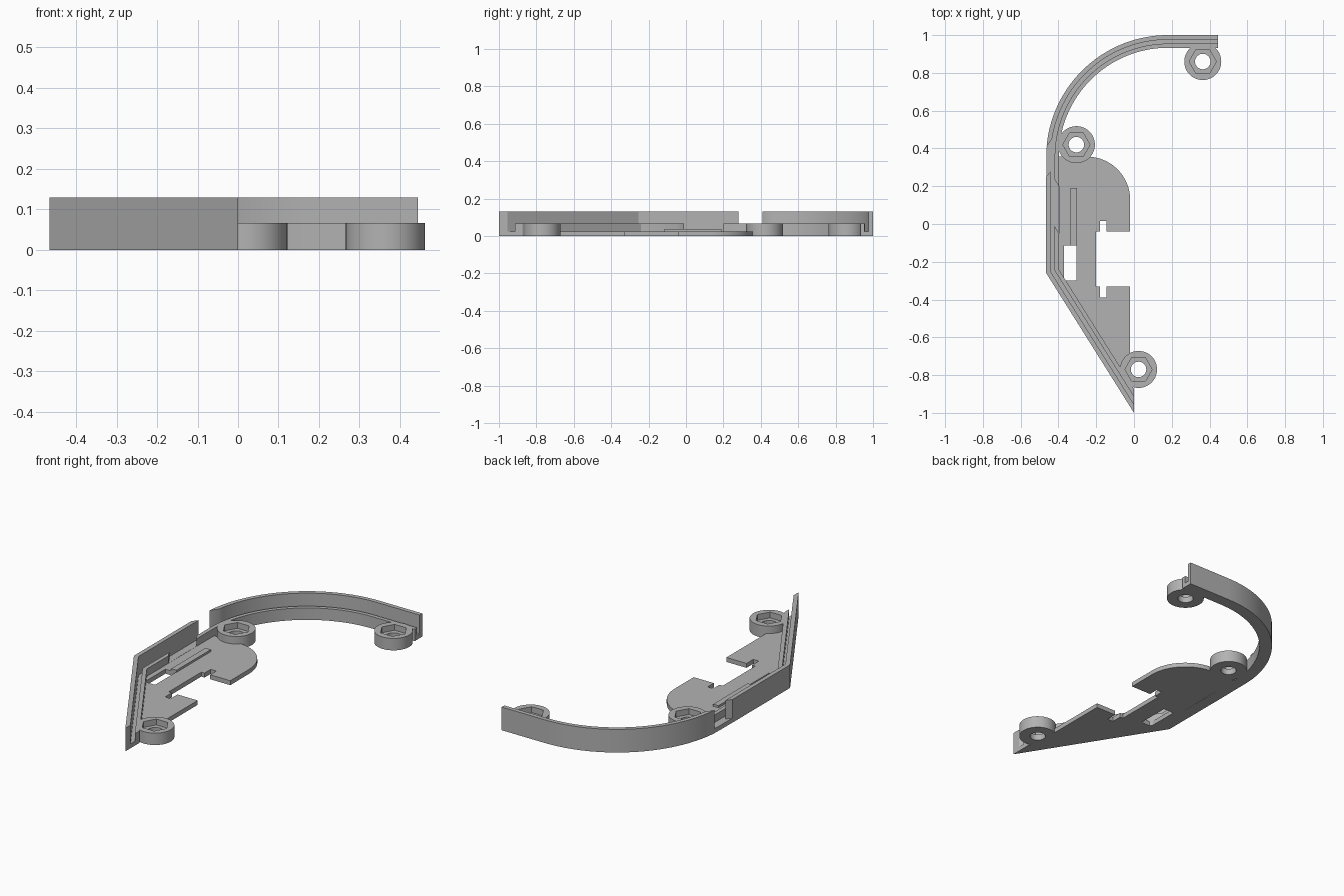
import bpy, bmesh, math
from mathutils import Vector

cube = bpy.data.objects.get("Cube")
if cube:
    bpy.data.objects.remove(cube, do_unlink=True)

GREY = (0.45, 0.45, 0.45, 1)
mat = bpy.data.materials.new("plain_grey")
mat.use_nodes = True
mat.diffuse_color = GREY
bsdf = mat.node_tree.nodes["Principled BSDF"]
bsdf.inputs["Base Color"].default_value = GREY

# Outer outline: sloped front, straight side, quarter arc, short back run
SIDE = -0.465
CX, CY, R = 0.18, 0.355, 0.645
BACK_X = 0.445
NX, NY = 0.847, 0.532          # inward normal of the sloped front
WALL, GROOVE, LIP = 0.024, 0.045, 0.067
FLOOR, LIP_H, WALL_H = 0.025, 0.067, 0.13


def finish(name, bm):
    bmesh.ops.recalc_face_normals(bm, faces=bm.faces)
    me = bpy.data.meshes.new(name)
    bm.to_mesh(me)
    bm.free()
    me.materials.append(mat)
    ob = bpy.data.objects.new(name, me)
    bpy.context.collection.objects.link(ob)
    bpy.ops.object.select_all(action='DESELECT')
    ob.select_set(True)
    bpy.context.view_layer.objects.active = ob
    bpy.ops.object.shade_smooth_by_angle(angle=math.radians(30))
    return ob


def prism(name, loops, z0, z1):
    """Extrude an outline, with optional hole loops, from z0 to z1."""
    bm = bmesh.new()
    edges = []
    for loop in loops:
        vs = [bm.verts.new((x, y, z0)) for x, y in loop]
        edges += [bm.edges.new((a, b)) for a, b in zip(vs, vs[1:] + vs[:1])]
    bmesh.ops.triangle_fill(bm, use_beauty=True, edges=edges)
    top = bmesh.ops.extrude_face_region(bm, geom=bm.faces[:])["geom"]
    bmesh.ops.translate(bm, vec=(0, 0, z1 - z0),
                        verts=[v for v in top if isinstance(v, bmesh.types.BMVert)])
    return finish(name, bm)


def slope_y(x, d):
    return (-NY + d - NX * x) / NY


def front_path(d, y_end):
    """Sloped and straight run at inset d, ending at y_end."""
    x = SIDE + d
    return [(0, slope_y(0, d)), (x, slope_y(x, d)), (x, y_end)]


def back_path(d, y_start, steps=32):
    """Straight, arc and back run at inset d, starting at y_start."""
    r = R - d
    pts = [(SIDE + d, y_start)] if y_start < CY - 0.001 else []
    a0 = math.asin(max(0, y_start - CY) / r)
    for i in range(steps + 1):
        a = a0 + (math.pi / 2 - a0) * i / steps
        pts.append((CX - r * math.cos(a), CY + r * math.sin(a)))
    return pts + [(BACK_X, 1 - d)]


def band(name, path, d0, y0, d1, y1, z1):
    prism(name, [path(d0, y0) + path(d1, y1)[::-1]], 0, z1)


def full_path(d, _):
    return front_path(d, 0)[:2] + back_path(d, CY)


# Channel floor, outer wall with slanted gap, inner lip with opening
band("channel_floor", full_path, 0.001, 0, LIP - 0.001, 0, FLOOR)
band("front_outer_wall", front_path, 0, 0.25, WALL, 0.28, WALL_H)
band("back_outer_wall", back_path, 0, 0.41, WALL, 0.45, WALL_H)
band("front_inner_lip", front_path, GROOVE, -0.01, LIP, -0.05, LIP_H)
band("back_inner_lip", back_path, GROOVE, 0.235, LIP, 0.20, LIP_H)

# Base plate with rounded corner, stepped cutout and a rectangular slot
EDGE, CORNER = -0.02, 0.23
inner = SIDE + LIP
outline = [(EDGE, slope_y(EDGE, LIP)), (EDGE, -0.33), (-0.145, -0.33),
           (-0.145, -0.39), (-0.18, -0.39), (-0.18, -0.33), (-0.2, -0.33),
           (-0.2, -0.04), (-0.18, -0.04), (-0.18, 0.015), (-0.145, 0.015),
           (-0.145, -0.04), (EDGE, -0.04)]
for i in range(17):
    a = math.pi / 2 * i / 16
    outline.append((EDGE - CORNER + CORNER * math.cos(a), 0.127 + CORNER * math.sin(a)))
outline += [(inner, 0.357), (inner, slope_y(inner, LIP))]
slot = [(-0.37, -0.3), (-0.305, -0.3), (-0.305, -0.115), (-0.37, -0.115)]
prism("base_plate", [outline, slot], 0, FLOOR)

# Raised rib beside the slot
prism("plate_rib", [[(-0.335, -0.115), (-0.302, -0.115), (-0.302, 0.19), (-0.335, 0.19)]],
      0.01, 0.037)


def boss(name, cx, cy, n=48):
    """Round screw boss with a hexagonal nut pocket and a through hole."""
    def hexagon(a):
        return 0.072 * math.cos(math.pi / 6) / math.cos(a % (math.pi / 3) - math.pi / 6)

    def circle(r):
        return lambda a: r
    rim, hole, pocket = circle(0.098), circle(0.041), 0.034
    profile = [(rim, 0), (rim, LIP_H), (hexagon, LIP_H),
               (hexagon, pocket), (hole, pocket), (hole, 0)]
    bm = bmesh.new()
    rings = []
    for radius, z in profile:
        ring = []
        for i in range(n):
            a = math.tau * i / n
            r = radius(a + 1e-6)
            ring.append(bm.verts.new((cx + r * math.cos(a), cy + r * math.sin(a), z)))
        rings.append(ring)
    for lo, hi in zip(rings, rings[1:] + rings[:1]):
        for i in range(n):
            j = (i + 1) % n
            bm.faces.new((lo[i], lo[j], hi[j], hi[i]))
    finish(name, bm)


boss("front_boss", 0.024, -0.77)
boss("middle_boss", -0.305, 0.42)
boss("back_boss", 0.364, 0.86)
